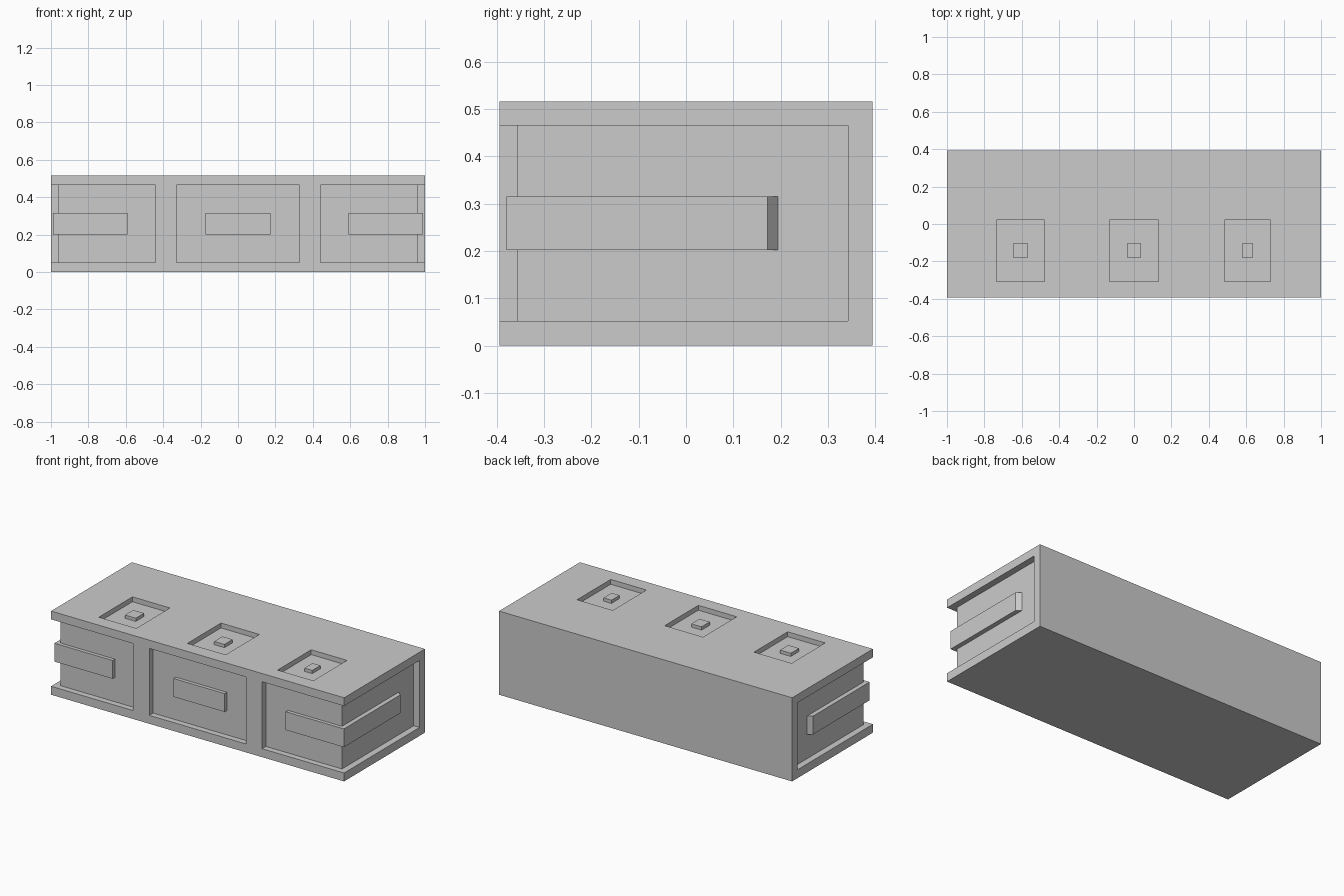
import bpy
import bmesh

if "Cube" in bpy.data.objects:
    bpy.data.objects.remove(bpy.data.objects["Cube"], do_unlink=True)

grey = bpy.data.materials.new("plain grey")
grey.use_nodes = True
grey.diffuse_color = (0.6, 0.6, 0.6, 1)
grey.node_tree.nodes["Principled BSDF"].inputs["Base Color"].default_value = (0.6, 0.6, 0.6, 1)

HALF_Y, HEIGHT = 0.394, 0.516
FRONT_FLOOR, SIDE_FLOOR = -0.357, 0.96      # recess floors
LOW, HIGH = 0.052, 0.465                    # recess bottom and top
BAR_LOW, BAR_HIGH = 0.202, 0.315
POCKET_FLOOR = HEIGHT - 0.03


def prism(name, outline, z0, z1):
    """Extrude a plan outline from z0 to z1."""
    bm = bmesh.new()
    base = bm.faces.new([bm.verts.new((x, y, z0)) for x, y in outline])
    top = bmesh.ops.extrude_face_region(bm, geom=[base])["geom"]
    verts = [v for v in top if isinstance(v, bmesh.types.BMVert)]
    bmesh.ops.translate(bm, verts=verts, vec=(0, 0, z1 - z0))
    bmesh.ops.recalc_face_normals(bm, faces=bm.faces)
    mesh = bpy.data.meshes.new(name)
    bm.to_mesh(mesh)
    bm.free()
    mesh.materials.append(grey)
    obj = bpy.data.objects.new(name, mesh)
    bpy.context.collection.objects.link(obj)
    return obj


def box(name, x0, x1, y0, y1, z0, z1):
    return prism(name, [(x0, y0), (x1, y0), (x1, y1), (x0, y1)], z0, z1)


def cut(target, cutter):
    """Subtract the cutter and throw it away."""
    cutter.hide_render = True
    mod = target.modifiers.new("cut", 'BOOLEAN')
    mod.operation, mod.solver, mod.object = 'DIFFERENCE', 'EXACT', cutter
    bpy.context.view_layer.objects.active = target
    bpy.ops.object.modifier_apply(modifier=mod.name)
    bpy.data.objects.remove(cutter, do_unlink=True)


# Main block with the central front recess and its bar
body = box("body", -1, 1, -HALF_Y, HALF_Y, 0, HEIGHT)
cut(body, box("front_cutter", -0.329, 0.329, -0.5, FRONT_FLOOR, LOW, HIGH))
box("front_bar", -0.174, 0.174, -0.379, FRONT_FLOOR + 0.01, BAR_LOW, BAR_HIGH)

# Recesses and bars that wrap around the two front corners
for side, s in (("right", -1), ("left", 1)):
    recess = [(0.44, -0.5), (1.1, -0.5), (1.1, 0.342), (SIDE_FLOOR, 0.342),
              (SIDE_FLOOR, FRONT_FLOOR), (0.44, FRONT_FLOOR)]
    cut(body, prism("corner_cutter", [(s * x, y) for x, y in recess], LOW, HIGH))
    bar = [(0.591, -0.379), (0.988, -0.379), (0.988, 0.172), (SIDE_FLOOR, 0.194),
           (0.95, 0.194), (0.95, -0.347), (0.591, -0.347)]
    prism(side + "_corner_bar", [(s * x, y) for x, y in bar], BAR_LOW, BAR_HIGH)

# Top pockets, each with a small button: name, centre, pocket and button half widths
for name, x, pocket, button in (("right", -0.607, 0.128, 0.037),
                                ("middle", 0, 0.131, 0.035),
                                ("left", 0.607, 0.122, 0.027)):
    cut(body, box("pocket_cutter", x - pocket, x + pocket, -0.307, 0.021, POCKET_FLOOR, 0.6))
    box(name + "_button", x - button, x + button, -0.182, -0.102,
        POCKET_FLOOR - 0.01, POCKET_FLOOR + 0.02)
